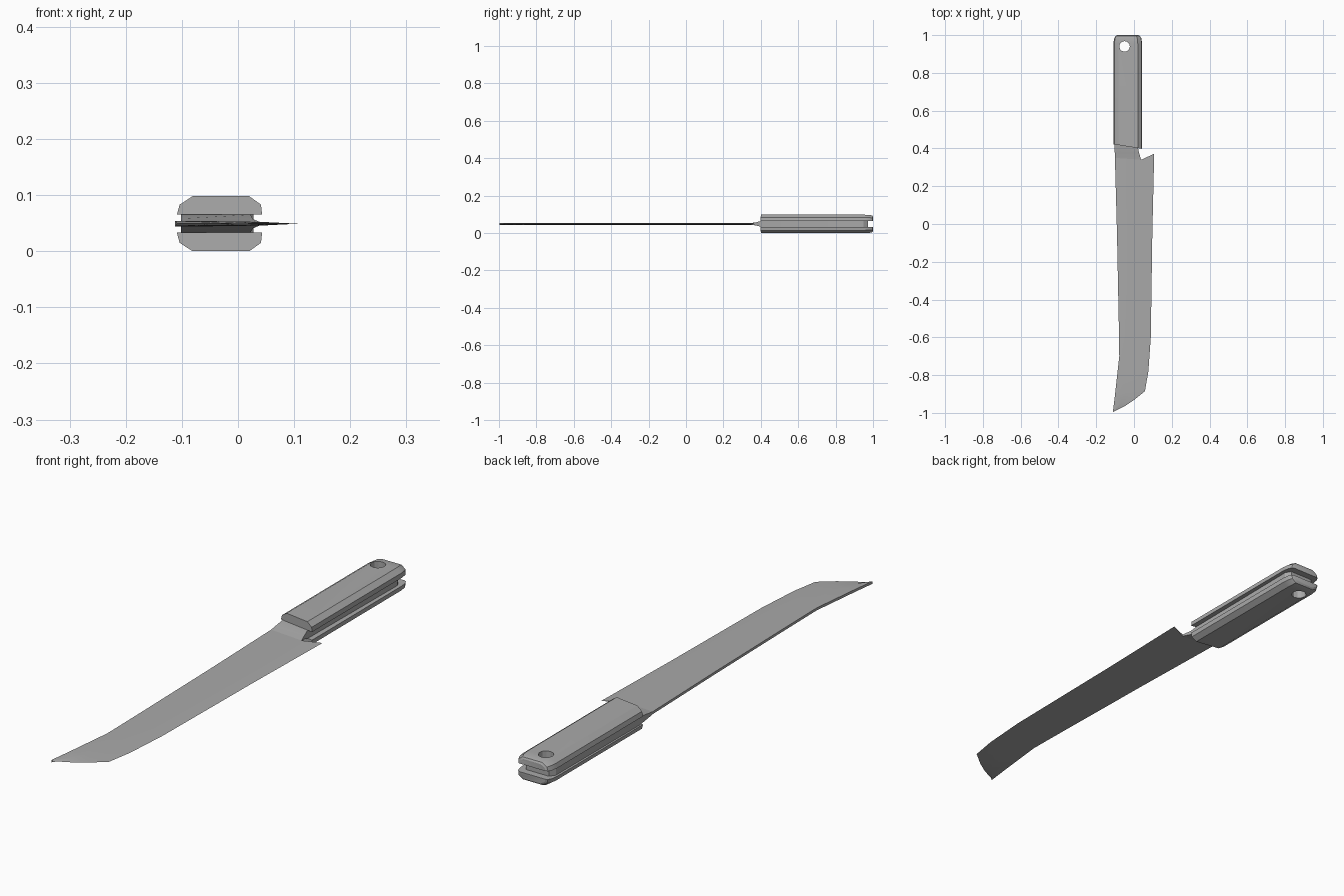
import bpy, bmesh
from mathutils import Vector

cube = bpy.data.objects.get("Cube")
if cube:
    bpy.data.objects.remove(cube, do_unlink=True)

MID = 0.049  # height of the blade's centre plane

steel = bpy.data.materials.new("grey steel")
steel.use_nodes = True
GREY = (0.4, 0.4, 0.4, 1)
steel.diffuse_color = GREY
steel.node_tree.nodes["Principled BSDF"].inputs["Base Color"].default_value = GREY


def finish(bm, name):
    bmesh.ops.remove_doubles(bm, verts=bm.verts, dist=0.0001)
    bmesh.ops.recalc_face_normals(bm, faces=bm.faces)
    mesh = bpy.data.meshes.new(name)
    bm.to_mesh(mesh)
    bm.free()
    obj = bpy.data.objects.new(name, mesh)
    bpy.context.collection.objects.link(obj)
    mesh.materials.append(steel)
    return obj


def loft(name, rings):
    """Closed solid through rings of equal length."""
    bm = bmesh.new()
    loops = [[bm.verts.new(p) for p in ring] for ring in rings]
    n = len(loops[0])
    for a, b in zip(loops, loops[1:]):
        for i in range(n):
            j = (i + 1) % n
            bm.faces.new((a[i], a[j], b[j], b[i]))
    bm.faces.new(loops[0])
    bm.faces.new(loops[-1])
    return finish(bm, name)


# Blade: spine and edge points from the tip to the heel
SPINE = 0.005
stations = [
    ((-0.112, -0.997), (-0.109, -0.994)),
    ((-0.100, -0.90), (-0.05, -0.965)),
    ((-0.089, -0.80), (0.0, -0.932)),
    ((-0.078, -0.70), (0.058, -0.885)),
    ((-0.079, -0.62), (0.076, -0.78)),
    ((-0.081, -0.50), (0.089, -0.60)),
    ((-0.090, -0.05), (0.097, -0.05)),
]
rings = []
for spine, edge in stations:
    s, e = Vector((*spine, MID)), Vector((*edge, MID))
    m = s.lerp(e, 0.66)
    up = Vector((0, 0, SPINE))
    rings.append([s + up, m + up * 0.7, e, m - up * 0.7, s - up])
# Heel, with the notch in front of the handle
heel = [(-0.101, 0.35, SPINE), (0.038, 0.34, 0.0035), (0.107, 0.372, 0),
        (0.038, 0.34, -0.0035), (-0.101, 0.35, -SPINE)]
rings.append([Vector((x, y, MID + z)) for x, y, z in heel])
blade = loft("blade", rings)

# Tang: thickens out of the heel and runs between the handle scales
tang_rows = [(-0.101, 0.35, 0.038, 0.34, 0.005, 0.0035),
             (-0.102, 0.38, 0.027, 0.375, 0.009, 0.008),
             (-0.102, 0.43, 0.022, 0.40, 0.016, 0.016),
             (-0.100, 0.95, 0.028, 0.95, 0.016, 0.016),
             (-0.085, 0.972, 0.015, 0.972, 0.016, 0.016)]
tang = loft("tang", [[(xa, ya, MID + ta), (xb, yb, MID + tb),
                      (xb, yb, MID - tb), (xa, ya, MID - ta)]
                     for xa, ya, xb, yb, ta, tb in tang_rows])


# Handle scales: bevelled section, slanted front and rounded back end
section = [(-0.109, 0.016), (-0.104, 0.034), (-0.081, 0.049),
           (0.020, 0.049), (0.041, 0.034), (0.043, 0.016)]
CENTRE = -0.033
ends = [(0.955, 1, 1), (0.982, 0.95, 0.97), (0.996, 0.85, 0.85), (1.0, 0.74, 0.66)]


def scale_part(name, side):
    rows = [[(x, 0.398 - 0.16 * (x - 0.043), MID + side * z) for x, z in section]]
    for y, wide, tall in ends:
        rows.append([(CENTRE + (x - CENTRE) * wide, y,
                      MID + side * (0.016 + (z - 0.016) * tall)) for x, z in section])
    return loft(name, rows)


scales = [scale_part("upper_handle_scale", 1), scale_part("lower_handle_scale", -1)]

# Hanging hole through the handle
bm = bmesh.new()
bmesh.ops.create_cone(bm, cap_ends=True, segments=12, radius1=0.028, radius2=0.028, depth=0.3)
bmesh.ops.translate(bm, verts=bm.verts, vec=(-0.05, 0.94, MID))
cutter = finish(bm, "hole_cutter")
cutter.hide_render = True
cutter.hide_viewport = True
cutter.display_type = 'WIRE'
for obj in scales + [tang]:
    mod = obj.modifiers.new("hanging_hole", 'BOOLEAN')
    mod.operation = 'DIFFERENCE'
    mod.solver = 'EXACT'
    mod.object = cutter

# Smooth the shallow bends, keep the bevels crisp
for obj in scales + [blade, tang]:
    bpy.ops.object.select_all(action='DESELECT')
    obj.select_set(True)
    bpy.context.view_layer.objects.active = obj
    bpy.ops.object.shade_smooth_by_angle(angle=0.45)
